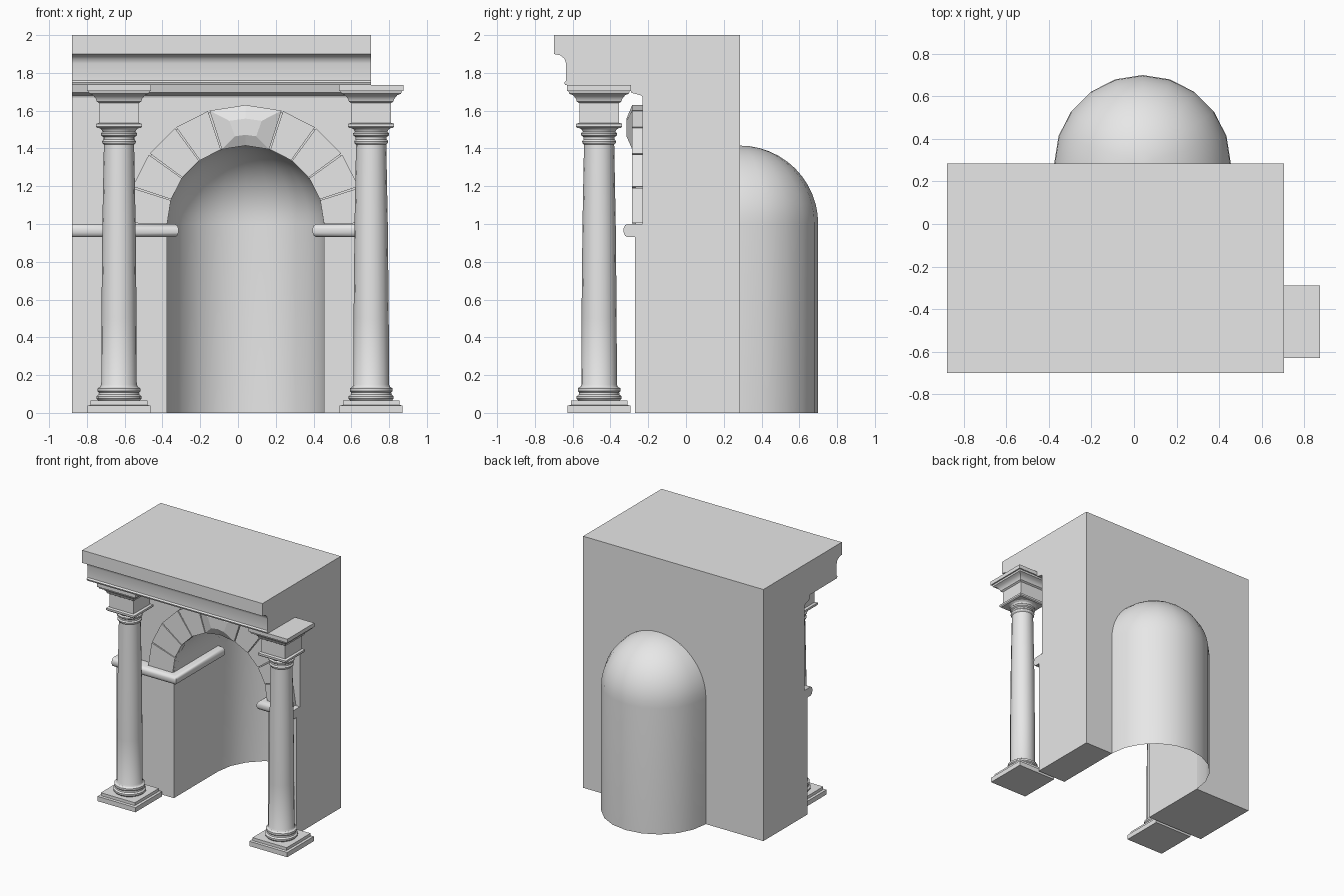
import bpy
import bmesh
from math import sin, cos, pi, radians

cube = bpy.data.objects.get("Cube")
if cube:
    bpy.data.objects.remove(cube, do_unlink=True)

stone = bpy.data.materials.new("grey_stone")
stone.use_nodes = True
stone.diffuse_color = (0.8, 0.8, 0.8, 1)
stone.node_tree.nodes["Principled BSDF"].inputs["Base Color"].default_value = (0.8, 0.8, 0.8, 1)

LEFT, RIGHT = -0.88, 0.705        # block ends
FRONT, WALL, BACK = -0.27, -0.23, 0.285
MID, R, SPRING = 0.04, 0.415, 1.0  # niche centre, radius, springing height
TOP = 1.67                         # underside of the entablature


def loft(name, rings, closed=True, caps=True, angle=35):
    """Skin a list of matching point rings."""
    bm = bmesh.new()
    rows = [[bm.verts.new(p) for p in ring] for ring in rings]
    n = len(rows[0])
    for a, b in zip(rows, rows[1:]):
        for i in range(n if closed else n - 1):
            j = (i + 1) % n
            bm.faces.new((a[i], a[j], b[j], b[i]))
    if caps:
        bm.faces.new(rows[0])
        bm.faces.new(rows[-1])
    bmesh.ops.remove_doubles(bm, verts=bm.verts, dist=0.0001)
    bmesh.ops.recalc_face_normals(bm, faces=bm.faces)
    mesh = bpy.data.meshes.new(name)
    bm.to_mesh(mesh)
    bm.free()
    mesh.materials.append(stone)
    obj = bpy.data.objects.new(name, mesh)
    bpy.context.collection.objects.link(obj)
    bpy.ops.object.select_all(action='DESELECT')
    obj.select_set(True)
    bpy.context.view_layer.objects.active = obj
    bpy.ops.object.shade_smooth_by_angle(angle=radians(angle))
    return obj


def prism_y(name, outline, y0, y1):
    return loft(name, [[(x, y, z) for x, z in outline] for y in (y0, y1)])


def arc(radius, start, end, steps):
    """Points (x, z) on a circle about the arch centre, angles in degrees."""
    angles = [radians(start + (end - start) * i / steps) for i in range(steps + 1)]
    return [(MID + radius * cos(a), SPRING + radius * sin(a)) for a in angles]


# Piers either side of the niche
PIER_TOP = 0.965
for name, x0, x1 in (("right_pier", LEFT, MID - R), ("left_pier", MID + R, RIGHT)):
    prism_y(name, [(x0, 0), (x1, 0), (x1, PIER_TOP), (x0, PIER_TOP)], FRONT, BACK)

# Wall above the piers with the vaulted opening
outline = [(RIGHT, TOP), (LEFT, TOP), (LEFT, PIER_TOP), (MID - R, PIER_TOP)]
outline += arc(R, 180, 0, 20) + [(MID + R, PIER_TOP), (RIGHT, PIER_TOP)]
prism_y("arched_wall", outline, WALL, BACK)

# Entablature moulding, profile (y, z) run along x
profile = [(BACK, TOP), (WALL, TOP), (-0.235, 1.68), (-0.29, 1.695), (-0.30, 1.735),
           (-0.64, 1.737), (-0.645, 1.75), (-0.635, 1.76), (-0.635, 1.85),
           (-0.643, 1.875), (-0.665, 1.893), (-0.70, 1.9), (-0.70, 2.0), (BACK, 2.0)]
loft("entablature", [[(x, y, z) for y, z in profile] for x in (LEFT, RIGHT)])

# Half-round apse with a quarter-sphere top, an open thin shell
levels = [(R, 0.0), (R, SPRING)]
levels += [(R * cos(t), SPRING + R * sin(t)) for t in (i * pi / 24 for i in range(1, 13))]
loft("apse", [[(MID + r * cos(i * pi / 10), BACK + r * sin(i * pi / 10), z)
               for i in range(11)] for r, z in levels], closed=False, caps=False)

# Rounded impost moulding along the front, returning along each jamb
band = [(-0.05, 0.93), (0.04, 0.93), (0.053, 0.938), (0.06, 0.955), (0.06, 0.977),
        (0.053, 0.993), (0.04, 1.0), (-0.05, 1.0)]
for name, end, side in (("right_impost", LEFT, -1), ("left_impost", RIGHT, 1)):
    def jamb(d):
        return MID + side * (R - d)
    loft(name, [[(end, FRONT - d, z) for d, z in band],
                [(jamb(d), FRONT - d, z) for d, z in band],
                [(jamb(d), BACK, z) for d, z in band]], angle=50)

# Arch ring: a backing seen in the joints, wedge stones and a raised keystone
RO = 0.63
prism_y("arch_backing", arc(R, 180, 0, 10) + arc(RO - 0.01, 0, 180, 10), -0.268, WALL)
GAP = 0.4
for k in (0, 1, 2, 3, 6, 7, 8, 9):
    a, b = 18 * k + GAP, 18 * (k + 1) - GAP
    prism_y(f"arch_stone_{k}", arc(R, a, b, 1) + arc(RO, b, a, 1), -0.285, WALL)

key = arc(R, 72 + GAP, 108 - GAP, 2) + arc(RO, 108 - GAP, 72 + GAP, 2)
key_z = SPRING + 0.51
rings = [[(x, y, z) for x, z in key] for y in (WALL, -0.285)]
rings.append([(MID + (x - MID) * 0.45, -0.315, key_z + (z - key_z) * 0.4) for x, z in key])
loft("keystone", rings, angle=5)

# Columns: square foot, turned shaft, square capital
COL_Y = -0.46
foot = [(0.167, 0), (0.167, 0.038), (0.15, 0.042), (0.15, 0.065)]
shaft = [(0.11, 0.065), (0.119, 0.075), (0.119, 0.088), (0.108, 0.097), (0.106, 0.108),
         (0.113, 0.115), (0.113, 0.13), (0.1, 0.138), (0.094, 0.15), (0.093, 0.5),
         (0.088, 1.0), (0.08, 1.42), (0.088, 1.428), (0.09, 1.438), (0.082, 1.448),
         (0.082, 1.46), (0.094, 1.468), (0.096, 1.48), (0.086, 1.488), (0.092, 1.5),
         (0.108, 1.51)]
capital = [(0.115, 1.508), (0.122, 1.515), (0.122, 1.53), (0.105, 1.536), (0.105, 1.64),
           (0.118, 1.648), (0.122, 1.662), (0.138, 1.682), (0.158, 1.69), (0.162, 1.703),
           (0.17, 1.705), (0.17, 1.735)]


def turned(name, cx, steps, sides):
    """Stack of regular rings; square stacks use half-width, round ones radius."""
    square = sides == 4
    scale, turn = (2 ** 0.5, pi / 4) if square else (1, 0)
    loft(name, [[(cx + r * scale * cos(turn + 2 * pi * i / sides),
                  COL_Y + r * scale * sin(turn + 2 * pi * i / sides), z)
                 for i in range(sides)] for r, z in steps], angle=30)


for side, cx in (("right", -0.63), ("left", 0.705)):
    turned(side + "_column_foot", cx, foot, 4)
    turned(side + "_column_shaft", cx, shaft, 16)
    turned(side + "_column_capital", cx, capital, 4)
